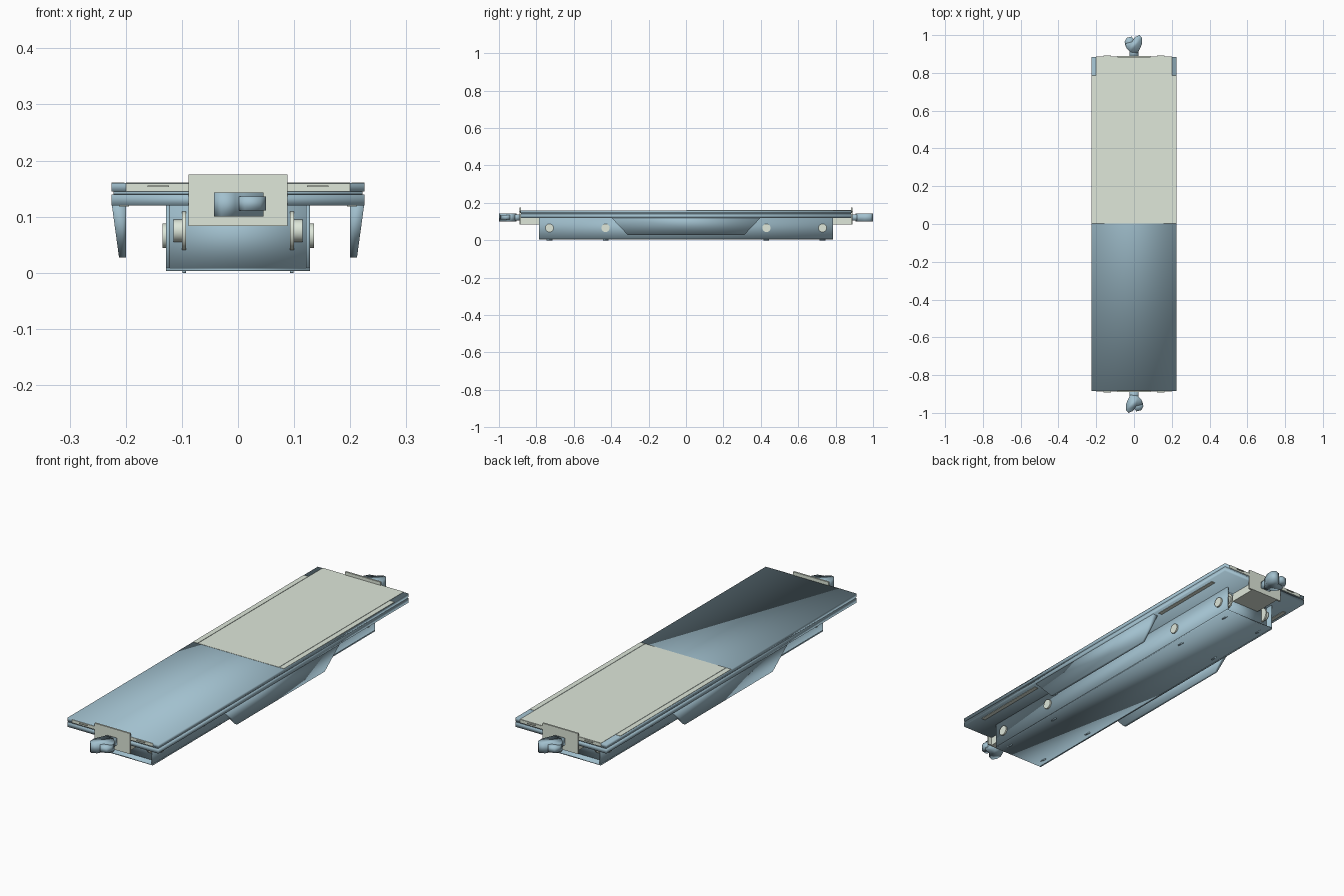
import bpy, bmesh, math
from mathutils import Matrix

if "Cube" in bpy.data.objects:
    bpy.data.objects.remove(bpy.data.objects["Cube"])


def mat(name, col):
    m = bpy.data.materials.new(name)
    m.diffuse_color = (*col, 1)
    m.use_nodes = True
    m.node_tree.nodes["Principled BSDF"].inputs["Base Color"].default_value = m.diffuse_color
    return m


BLUE = mat("pale_blue", (0.36, 0.53, 0.62))
BEIGE = mat("warm_beige", (0.74, 0.81, 0.71))


def finish(name, bm, m):
    bmesh.ops.recalc_face_normals(bm, faces=bm.faces)
    # the blue castings are softly shaded throughout, the beige parts are flat
    for f in bm.faces:
        f.smooth = m is BLUE
    me = bpy.data.meshes.new(name)
    bm.to_mesh(me)
    bm.free()
    me.materials.append(m)
    ob = bpy.data.objects.new(name, me)
    bpy.context.collection.objects.link(ob)
    return ob


def box(name, x, y, z, m):
    """Box from (min, max) ranges; ranges may be given in either order."""
    bm = bmesh.new()
    bmesh.ops.create_cube(bm, size=1)
    for v in bm.verts:
        for i, r in enumerate((x, y, z)):
            v.co[i] = r[0] if v.co[i] < 0 else r[1]
    return finish(name, bm, m)


def loft(name, a, b, m):
    """Solid between two matching polygons."""
    bm = bmesh.new()
    va, vb = [bm.verts.new(p) for p in a], [bm.verts.new(p) for p in b]
    bm.faces.new(va)
    bm.faces.new(vb)
    n = len(a)
    for i in range(n):
        j = (i + 1) % n
        bm.faces.new((va[i], va[j], vb[j], vb[i]))
    return finish(name, bm, m)


def disc(name, x0, x1, y, z, r, m):
    """Cylinder along x."""
    bm = bmesh.new()
    bmesh.ops.create_cone(bm, cap_ends=True, segments=24, radius1=r, radius2=r, depth=abs(x1 - x0),
                          matrix=Matrix.Translation(((x0 + x1) / 2, y, z)) @ Matrix.Rotation(math.pi / 2, 4, 'Y'))
    ob = finish(name, bm, m)
    for p in ob.data.polygons:
        p.use_smooth = len(p.vertices) == 4
    return ob


# deck: lower frame, shadow groove, upper frame
box("deck_lower", (-.225, .225), (-.885, .885), (.12, .14), BLUE)
box("deck_groove", (-.222, .222), (-.882, .882), (.14, .145), BLUE)
box("deck_upper", (-.225, .225), (-.885, .885), (.145, .16), BLUE)
# beige cover panel on the rear half, its edge strips and end faces
box("deck_panel", (-.2, .2), (.003, .886), (.15, .161), BEIGE)
for s in (-1, 1):
    box("panel_edge_strip", (s * .202, s * .225), (.003, .785), (.159, .161), BEIGE)
    box("deck_end_face", (-.2, .2), (s * .88, s * .887), (.145, .159), BEIGE)

# underframe tub with recessed ends
box("tub_floor", (-.128, .128), (-.785, .785), (.003, .009), BLUE)
box("tub_core", (-.122, .122), (-.755, .755), (.009, .12), BLUE)

for s in (-1, 1):
    box("tub_side", (s * .121, s * .128), (-.785, .785), (.003, .12), BLUE)

    # tapered trapezoid skirt under the deck edge
    def section(y_top, y_bot):
        return [(s * .2, y_top, .122), (s * .225, y_top, .122), (s * .212, y_bot, .027), (s * .2, y_bot, .027)]
    loft("side_skirt", section(-.4, -.31), section(.4, .31), BLUE)

    for e in (-1, 1):
        # recess strip under the deck edge, wheel inside the open tub end
        box("deck_slot", (s * .194, s * .212), (e * .42, e * .78), (.1185, .121), BEIGE)
        disc("end_wheel", s * .093, s * .1, e * .749, .075, .035, BEIGE)
        disc("end_wheel_hub", s * .1, s * .115, e * .757, .075, .02, BEIGE)
        box("end_tab", (s * .142 - .019, s * .142 + .019), (e * .88, e * .893), (.153, .156), BEIGE)
        for y in (.43, .73):
            disc("axle_cap", s * .125, s * .135, e * y, .066, .022, BEIGE)
            box("wheel_tread", (s * .093, s * .099), (e * y - .015, e * y + .015), (0, .005), BLUE)

# ends: coupler box, end plate, coupler
for e in (-1, 1):
    box("coupler_box", (-.07, .07), (e * .75, e * .885), (.083, .135), BEIGE)
    box("end_plate", (-.088, .088), (e * .882, e * .89), (.083, .175), BEIGE)
    box("coupler_shank", (-.024, .024), (e * .885, e * .925), (.107, .138), BLUE)
    # head profile seen from above, turned round for the other end
    head = [(.02, .905), (.03, .925), (.043, .955), (.043, .985), (.03, 1.0), (.005, .99),
            (-.01, .965), (-.045, .955), (-.04, .93), (-.02, .91)]
    knuckle = [(-.005, .94), (-.045, .94), (-.05, .965), (-.04, .985), (-.012, .992), (.005, .97)]
    for nm, pts, z0, z1 in (("coupler_head", head, .1, .143), ("coupler_knuckle", knuckle, .111, .136)):
        loft(nm, [(e * x, e * y, z0) for x, y in pts], [(e * x, e * y, z1) for x, y in pts], BLUE)
